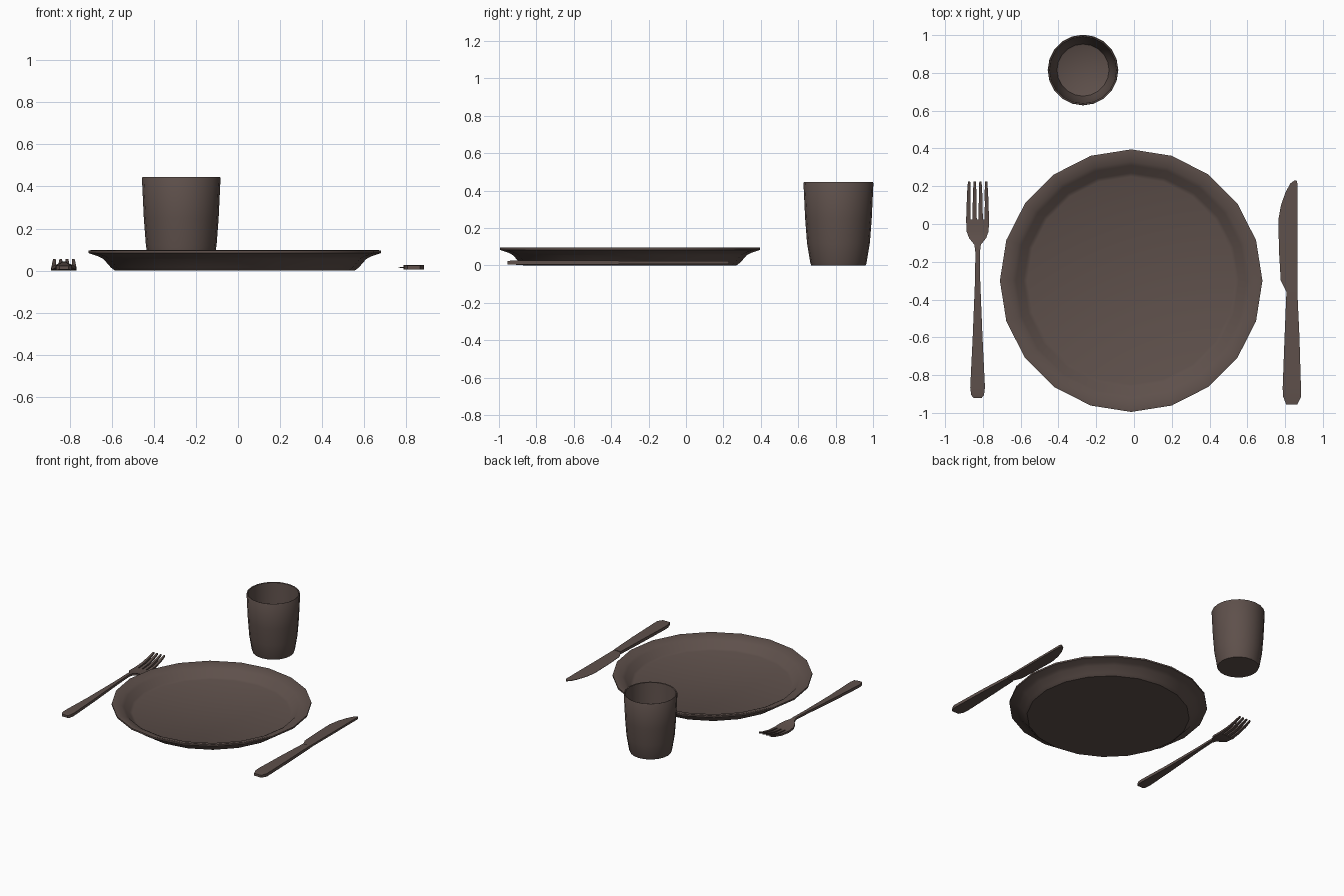
import bpy, bmesh, math

cube = bpy.data.objects.get("Cube")
if cube:
    bpy.data.objects.remove(cube, do_unlink=True)

brown = bpy.data.materials.new("dark_brown")
brown.use_nodes = True
color = (0.112, 0.08, 0.07, 1)
brown.diffuse_color = color
brown.node_tree.nodes["Principled BSDF"].inputs["Base Color"].default_value = color


def finish(name, bm, angle):
    bmesh.ops.recalc_face_normals(bm, faces=bm.faces)
    mesh = bpy.data.meshes.new(name)
    bm.to_mesh(mesh)
    bm.free()
    mesh.materials.append(brown)
    obj = bpy.data.objects.new(name, mesh)
    bpy.context.collection.objects.link(obj)
    bpy.ops.object.select_all(action="DESELECT")
    obj.select_set(True)
    bpy.context.view_layer.objects.active = obj
    bpy.ops.object.shade_smooth_by_angle(angle=math.radians(angle))
    return obj


def bridge(bm, rings):
    """Join rings of equal length and cap both ends."""
    for a, b in zip(rings, rings[1:]):
        for i in range(len(a)):
            j = (i + 1) % len(a)
            bm.faces.new((a[i], a[j], b[j], b[i]))
    bm.faces.new(rings[0])
    bm.faces.new(rings[-1])


def lathe(name, center, profile, sides):
    bm = bmesh.new()
    rings = []
    for r, z in profile:
        angles = [math.tau * i / sides for i in range(sides)]
        rings.append([bm.verts.new((r * math.cos(a), r * math.sin(a), z)) for a in angles])
    bridge(bm, rings)
    finish(name, bm, 35).location = (*center, 0)


def loft(bm, stations):
    """Stations along y: (y, left x, right x, bottom z, top z, left edge thickness share)."""
    rings = []
    for y, x0, x1, z0, z1, share in stations:
        mid, half = (z0 + z1) / 2, (z1 - z0) / 2 * share
        corners = ((x0, mid - half), (x1, z0), (x1, z1), (x0, mid + half))
        rings.append([bm.verts.new((x, y, z)) for x, z in corners])
    bridge(bm, rings)


# Dinner plate with a flared rim
lathe("plate", (-0.015, -0.3), [
    (0.57, 0), (0.59, 0.015), (0.625, 0.055), (0.65, 0.068), (0.695, 0.083), (0.695, 0.095),
    (0.685, 0.097), (0.63, 0.08), (0.61, 0.07), (0.57, 0.028), (0.55, 0.02)], 20)

# Hollow drinking cup
lathe("cup", (-0.27, 0.815), [
    (0.145, 0), (0.15, 0.012), (0.168, 0.12), (0.178, 0.25), (0.187, 0.44), (0.184, 0.445),
    (0.177, 0.443), (0.168, 0.25), (0.158, 0.12), (0.138, 0.035), (0.13, 0.03)], 20)

# Fork handle, neck and head, symmetric about its own axis
fork_x = -0.828
bm = bmesh.new()
body = [(-0.92, 0.022, 0.005, 0.022), (-0.905, 0.034, 0.003, 0.025), (-0.865, 0.039, 0.003, 0.025),
        (-0.6, 0.026, 0.007, 0.028), (-0.28, 0.013, 0.02, 0.038), (-0.15, 0.012, 0.026, 0.042),
        (-0.11, 0.017, 0.021, 0.036), (-0.075, 0.045, 0.011, 0.026), (-0.04, 0.058, 0.003, 0.018),
        (0.025, 0.061, 0, 0.014)]
loft(bm, [(y, fork_x - w, fork_x + w, z0, z1, 1) for y, w, z0, z1 in body])

# Four tines rising to the tips
for step in (-1.5, -0.5, 0.5, 1.5):
    tine = [(0.02, 0.0325, 0.012, 0, 0.014), (0.1, 0.032, 0.01, 0.008, 0.022),
            (0.17, 0.031, 0.009, 0.025, 0.038), (0.225, 0.03, 0.006, 0.045, 0.056)]
    loft(bm, [(y, fork_x + step * gap - w, fork_x + step * gap + w, z0, z1, 1)
              for y, gap, w, z0, z1 in tine])
finish("fork", bm, 30)

# Knife handle
bm = bmesh.new()
handle = [(-0.955, 0.805, 0.865, 0.006, 0.024), (-0.915, 0.79, 0.885, 0.004, 0.027),
          (-0.87, 0.787, 0.884, 0.004, 0.027), (-0.6, 0.797, 0.876, 0.004, 0.027),
          (-0.36, 0.807, 0.865, 0.005, 0.025)]
loft(bm, [(*s, 1) for s in handle])

# Knife blade, thinning to a cutting edge on its left
blade = [(-0.36, 0.807, 0.865, 0.5), (-0.3, 0.777, 0.865, 0.2), (-0.15, 0.768, 0.865, 0.15),
         (0.02, 0.764, 0.865, 0.15), (0.1, 0.778, 0.865, 0.15), (0.17, 0.803, 0.865, 0.2),
         (0.215, 0.828, 0.865, 0.3), (0.23, 0.848, 0.861, 0.5)]
loft(bm, [(y, x0, x1, 0.007, 0.023, share) for y, x0, x1, share in blade])
finish("knife", bm, 30)
